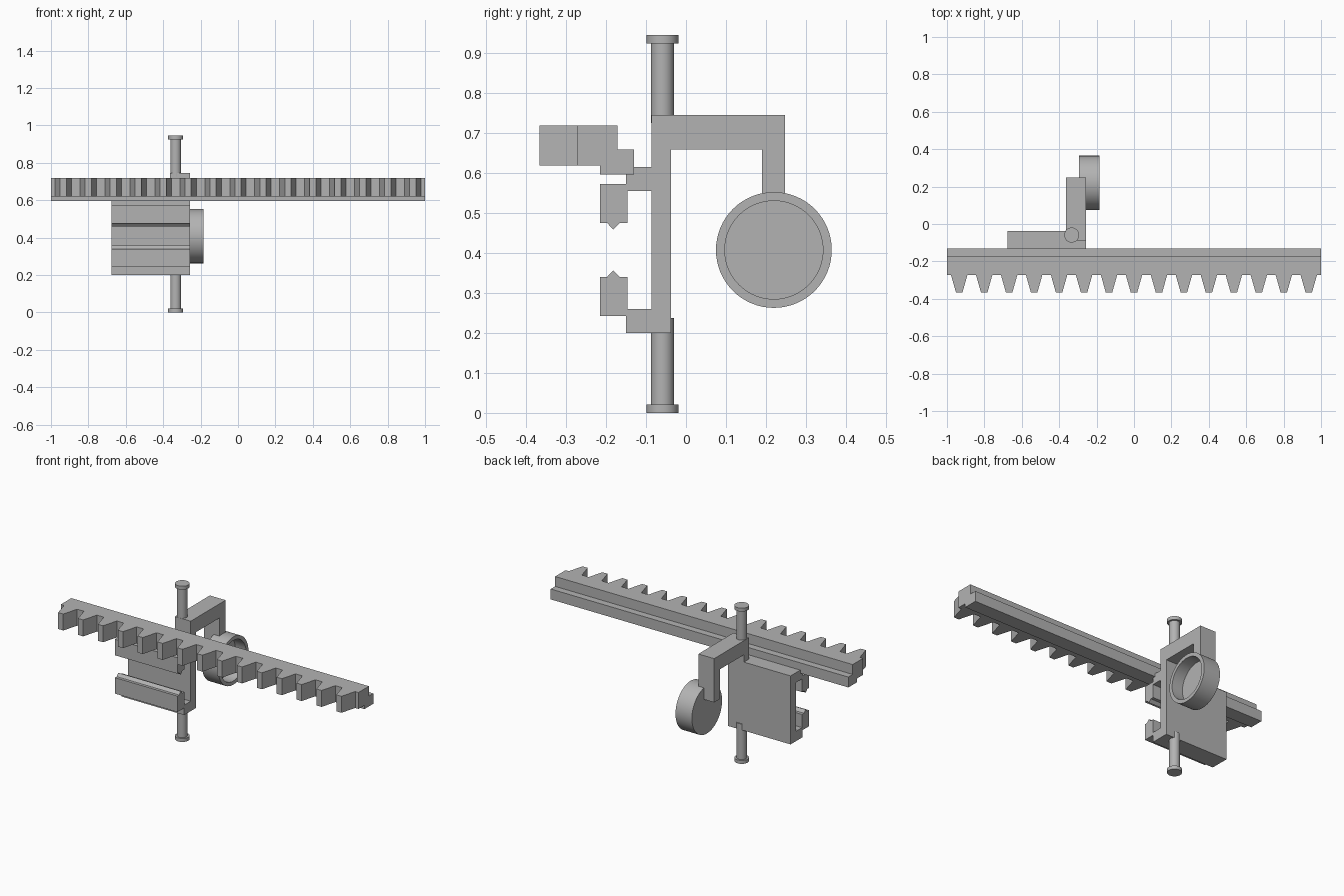
import bpy, bmesh, math
from mathutils import Matrix, Vector

cube = bpy.data.objects.get("Cube")
if cube:
    bpy.data.objects.remove(cube, do_unlink=True)

# Single material
GREY = (0.45, 0.45, 0.45, 1)
mat = bpy.data.materials.new("plain grey")
mat.use_nodes = True
mat.diffuse_color = GREY
mat.node_tree.nodes["Principled BSDF"].inputs["Base Color"].default_value = GREY


def finish(name, bm, smooth=False):
    bmesh.ops.recalc_face_normals(bm, faces=bm.faces)
    mesh = bpy.data.meshes.new(name)
    bm.to_mesh(mesh)
    bm.free()
    mesh.materials.append(mat)
    obj = bpy.data.objects.new(name, mesh)
    bpy.context.collection.objects.link(obj)
    if smooth:
        bpy.ops.object.select_all(action='DESELECT')
        obj.select_set(True)
        bpy.context.view_layer.objects.active = obj
        bpy.ops.object.shade_smooth_by_angle(angle=math.radians(35))
    return obj


def extrude(bm, points, depth):
    face = bm.faces.new([bm.verts.new(p) for p in points])
    ext = bmesh.ops.extrude_face_region(bm, geom=[face])
    moved = [g for g in ext["geom"] if isinstance(g, bmesh.types.BMVert)]
    bmesh.ops.translate(bm, vec=Vector(depth), verts=moved)


def side_profile(name, yz, x0, x1):
    """Sweep a (y, z) outline along x."""
    bm = bmesh.new()
    extrude(bm, [(x0, y, z) for y, z in yz], (x1 - x0, 0, 0))
    return finish(name, bm)


def lathe(name, outline, matrix, steps=64):
    """Spin a (radius, height) outline about its own z axis."""
    bm = bmesh.new()
    verts = [bm.verts.new((r, 0, h)) for r, h in outline]
    edges = [bm.edges.new(pair) for pair in zip(verts, verts[1:])]
    bmesh.ops.spin(bm, geom=verts + edges, axis=(0, 0, 1), cent=(0, 0, 0),
                   angle=math.tau, steps=steps)
    bmesh.ops.remove_doubles(bm, verts=bm.verts, dist=1e-5)
    bm.transform(matrix)
    return finish(name, bm, smooth=True)


# Stepped rack rail
side_profile("rack_rail", [(-0.272, 0.62), (-0.215, 0.62), (-0.215, 0.597),
                           (-0.13, 0.597), (-0.13, 0.66), (-0.172, 0.66),
                           (-0.172, 0.72), (-0.272, 0.72)], -1, 1)

# Tapered rack teeth
bm = bmesh.new()
for i in range(-7, 8):
    c = i * 0.1335
    extrude(bm, [(c - 0.044, -0.272, 0.62), (c - 0.017, -0.367, 0.62),
                 (c + 0.017, -0.367, 0.62), (c + 0.044, -0.272, 0.62)], (0, 0, 0.1))
finish("rack_teeth", bm)

# Carriage: back plate with two facing hooks, mirrored about mid height
MID = 0.408
lower = [(-0.037, 0.2), (-0.15, 0.2), (-0.15, 0.243), (-0.215, 0.243),
         (-0.215, 0.34), (-0.198, 0.34), (-0.182, 0.357), (-0.166, 0.34),
         (-0.147, 0.34), (-0.147, 0.26), (-0.087, 0.26)]
upper = [(y, 2 * MID - z) for y, z in reversed(lower)]
side_profile("carriage", lower + upper, -0.677, -0.257)

# Bent arm rising from the plate and reaching down to the cup
side_profile("cup_arm", [(-0.087, 0.6), (-0.037, 0.6), (-0.037, 0.66),
                         (0.19, 0.66), (0.19, 0.48), (0.248, 0.48),
                         (0.248, 0.746), (-0.087, 0.746)], -0.363, -0.257)

# Round cup, open towards +x
lathe("cup", [(0, 0), (0.145, 0), (0.145, 0.11), (0.123, 0.11), (0.123, 0.038), (0, 0.038)],
      Matrix.Translation((-0.295, 0.22, 0.408)) @ Matrix.Rotation(math.pi / 2, 4, 'Y'))

# Headed pins at the top and bottom
def pin(name, length, base, flip):
    turn = Matrix.Rotation(math.pi if flip else 0, 4, 'X')
    lathe(name, [(0, 0), (0.04, 0), (0.04, 0.021), (0.029, 0.021), (0.029, length), (0, length)],
          Matrix.Translation((-0.333, -0.059, base)) @ turn, 48)

pin("lower_pin", 0.238, 0, False)
pin("upper_pin", 0.22, 0.946, True)
